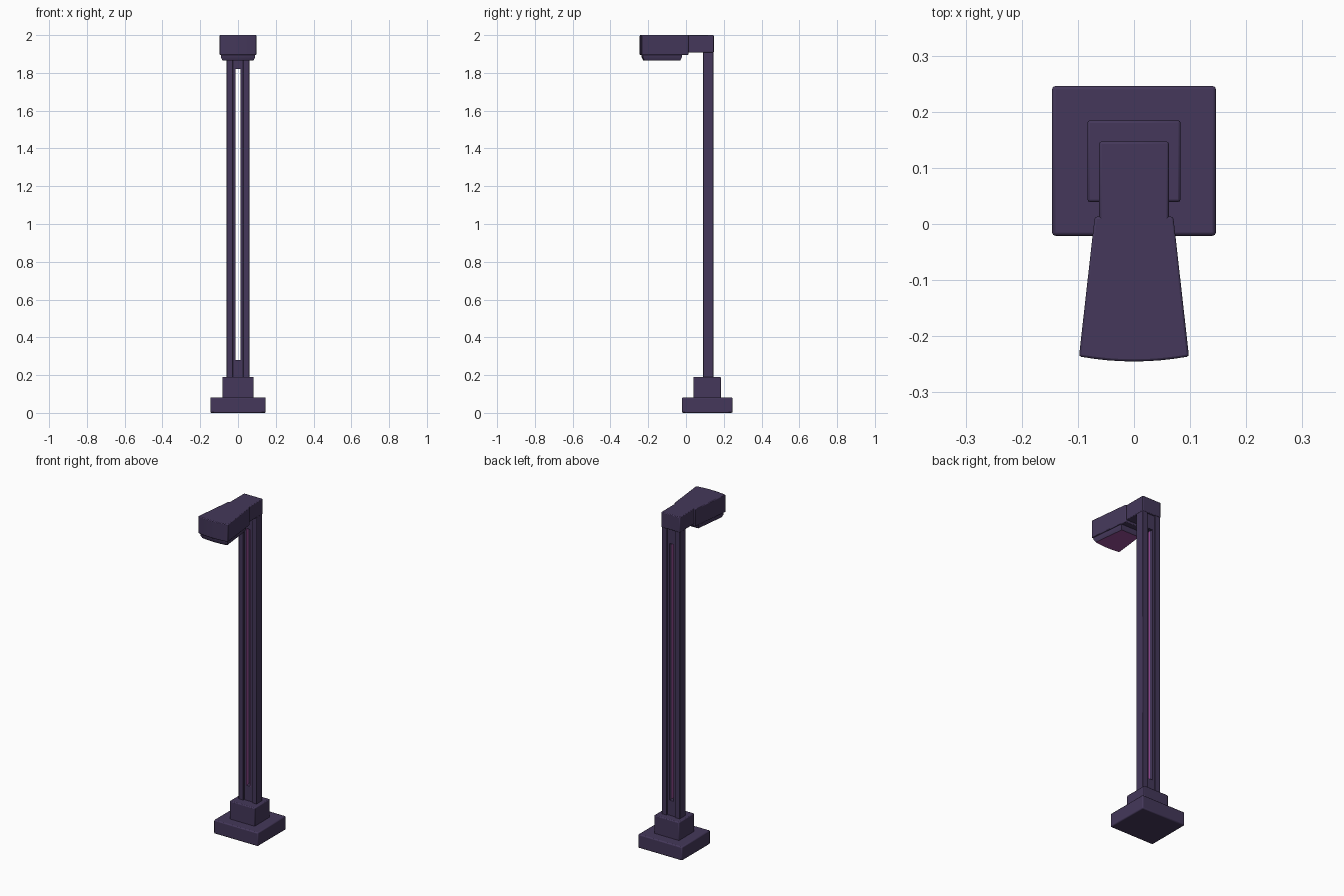
import bpy, bmesh, math

if "Cube" in bpy.data.objects:
    bpy.data.objects.remove(bpy.data.objects["Cube"])


def material(name, color):
    m = bpy.data.materials.new(name)
    m.diffuse_color = (*color, 1)
    m.use_nodes = True
    m.node_tree.nodes["Principled BSDF"].inputs["Base Color"].default_value = m.diffuse_color
    return m


PURPLE = material("dark purple metal", (0.058, 0.039, 0.103))
GLOW = material("magenta light", (0.31, 0.075, 0.31))


def finish(name, bm, mats, bevel=0.0):
    bmesh.ops.recalc_face_normals(bm, faces=bm.faces)
    me = bpy.data.meshes.new(name)
    bm.to_mesh(me)
    bm.free()
    ob = bpy.data.objects.new(name, me)
    bpy.context.collection.objects.link(ob)
    for m in mats:
        me.materials.append(m)
    if bevel:
        b = ob.modifiers.new("bevel", "BEVEL")
        b.width = bevel
        b.segments = 2
        b.limit_method = "ANGLE"
        b.angle_limit = math.radians(40)
    bpy.context.view_layer.objects.active = ob
    ob.select_set(True)
    bpy.ops.object.shade_smooth_by_angle(angle=math.radians(35))
    ob.select_set(False)
    return ob


def loft(name, rings, mats, bevel=0.0, rule=None):
    """Closed solid through rings of 3D points."""
    bm = bmesh.new()
    vs = [[bm.verts.new(p) for p in r] for r in rings]
    n = len(rings[0])
    for a, b in zip(vs, vs[1:]):
        for i in range(n):
            bm.faces.new((a[i], a[(i + 1) % n], b[(i + 1) % n], b[i]))
    bm.faces.new(vs[0])
    bm.faces.new(vs[-1])
    bm.normal_update()
    bmesh.ops.recalc_face_normals(bm, faces=bm.faces)
    if rule:
        for f in bm.faces:
            f.material_index = rule(f)
    return finish(name, bm, mats, bevel)


def box(name, x, y, z, mat=PURPLE, bevel=0.003):
    ring = [(x[0], y[0]), (x[1], y[0]), (x[1], y[1]), (x[0], y[1])]
    return loft(name, [[(*p, h) for p in ring] for h in z], [mat], bevel)


def flare(y_back, y_front, w_back, w_front, bulge):
    """Tapered outline with a gently bowed front edge."""
    pts = [(w_back, y_back), (-w_back, y_back)]
    for i in range(9):
        t = -1 + i / 4
        pts.append((t * w_front, y_front - bulge * (1 - t * t)))
    return pts


# stepped foot
box("base_plate", (-0.146, 0.146), (-0.021, 0.246), (0, 0.082), bevel=0.006)
box("base_block", (-0.083, 0.083), (0.039, 0.185), (0.075, 0.19), bevel=0.005)

# split post: outer rails, recessed inner strips and light strips in the slot
for side, label in ((-1, "left"), (1, "right")):
    def span(a, b):
        return tuple(sorted((side * a, side * b)))
    box(label + "_rail", span(0.027, 0.06), (0.09, 0.145), (0.18, 1.93))
    box(label + "_inner_strip", span(0.014, 0.028), (0.098, 0.137), (0.18, 1.93), bevel=0)
    box(label + "_light_strip", span(0.012, 0.0145), (0.097, 0.118), (0.28, 1.82), GLOW, 0)

# solid ends of the slot
box("slot_bottom", (-0.015, 0.015), (0.098, 0.137), (0.18, 0.28), bevel=0)
box("slot_top", (-0.015, 0.015), (0.098, 0.137), (1.82, 1.93), bevel=0)

# arm on top of the post
box("arm", (-0.062, 0.062), (-0.005, 0.147), (1.908, 2.0), bevel=0.004)

# flared lamp head
head = flare(0.013, -0.236, 0.070, 0.098, 0.009)
loft("lamp_head", [[(*p, z) for p in head] for z in (1.895, 2.0)], [PURPLE], 0.004)

# lamp panel with glowing underside
rings = []
for z, s in ((1.90, 0.0), (1.882, 0.0), (1.866, 0.008)):
    rings.append([(*p, z) for p in
                  flare(-0.022 - s, -0.228 + s, 0.068 - s, 0.090 - s, 0.007)])
loft("lamp_panel", rings, [PURPLE, GLOW],
     rule=lambda f: 1 if f.normal.z < -0.9 else 0)
